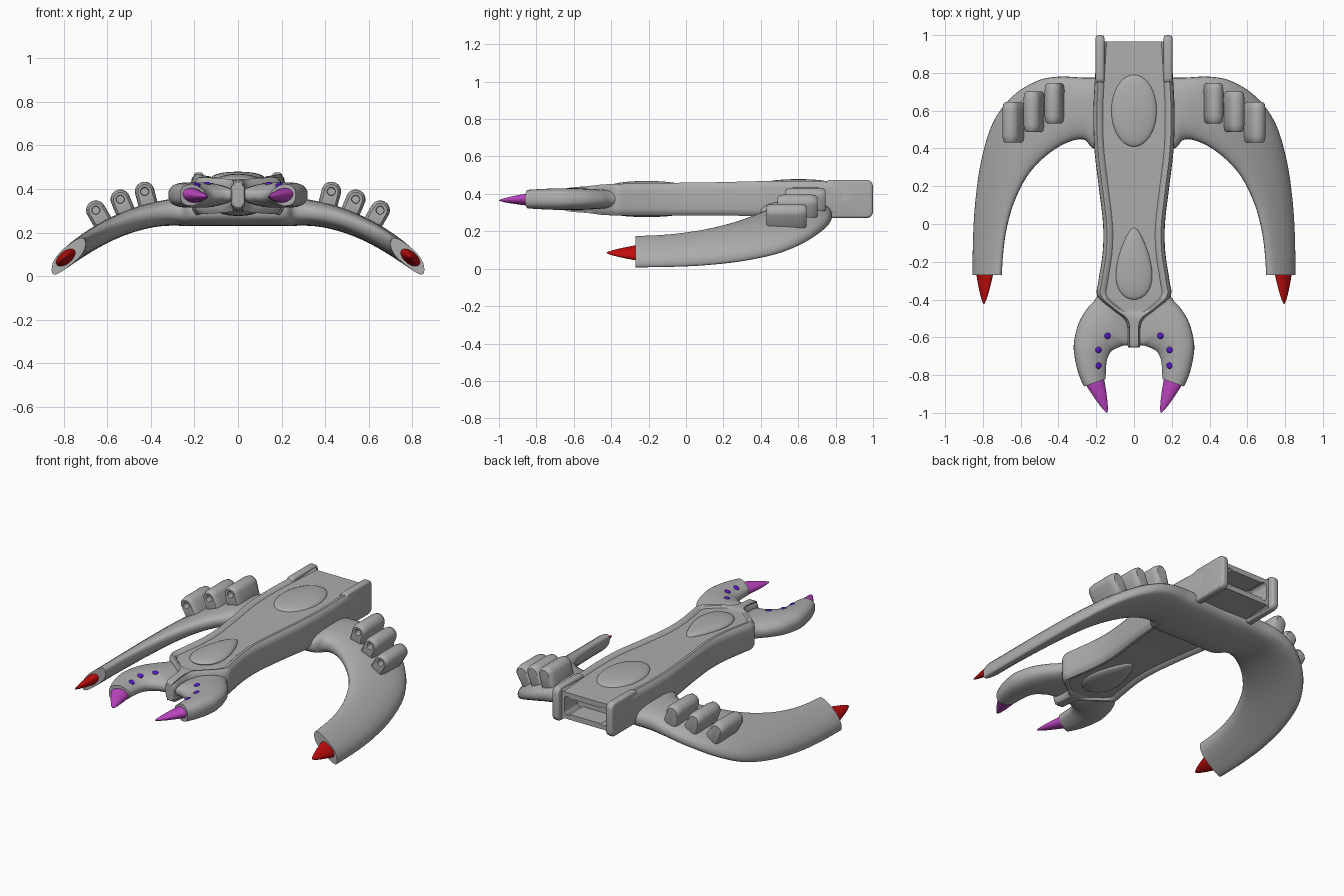
import bpy, bmesh, math
from mathutils import Vector
from mathutils.bvhtree import BVHTree

if "Cube" in bpy.data.objects:
    bpy.data.objects.remove(bpy.data.objects["Cube"])


def material(name, rgb):
    m = bpy.data.materials.new(name)
    m.diffuse_color = (*rgb, 1)
    m.use_nodes = True
    m.node_tree.nodes["Principled BSDF"].inputs["Base Color"].default_value = m.diffuse_color
    return m


GREY = material("hull grey", (0.42, 0.42, 0.42))
RED = material("deep red", (0.52, 0.004, 0.004))
PURPLE = material("bright purple", (0.52, 0.06, 0.54))
VIOLET = material("blue violet", (0.10, 0.01, 0.60))


def finish(name, bm, mat, mirror=False, angle=38):
    bmesh.ops.recalc_face_normals(bm, faces=bm.faces)
    me = bpy.data.meshes.new(name)
    bm.to_mesh(me)
    bm.free()
    me.materials.append(mat)
    ob = bpy.data.objects.new(name, me)
    bpy.context.collection.objects.link(ob)
    bpy.ops.object.select_all(action='DESELECT')
    ob.select_set(True)
    bpy.context.view_layer.objects.active = ob
    bpy.ops.object.shade_smooth_by_angle(angle=math.radians(angle))
    if mirror:
        ob.modifiers.new("mirror", 'MIRROR')
    return ob


def loft(name, rings, mat, mirror=False, caps=(True, True), angle=38):
    bm = bmesh.new()
    vs = [[bm.verts.new(p) for p in r] for r in rings]
    n = len(vs[0])
    for a, b in zip(vs, vs[1:]):
        for i in range(n):
            bm.faces.new((a[i], a[(i + 1) % n], b[(i + 1) % n], b[i]))
    if caps[0]:
        bm.faces.new(vs[0])
    if caps[1]:
        bm.faces.new(vs[-1])
    return finish(name, bm, mat, mirror, angle)


def smooth_stations(st, steps):
    """Catmull-Rom resampling of a list of number tuples."""
    out = []
    for i in range(len(st) - 1):
        p0, p1, p2, p3 = (st[max(i - 1, 0)], st[i], st[i + 1], st[min(i + 2, len(st) - 1)])
        for k in range(steps):
            t = k / steps
            out.append(tuple(
                0.5 * (2 * b + (c - a) * t + (2 * a - 5 * b + 4 * c - d) * t * t
                       + (3 * b - a - 3 * c + d) * t ** 3)
                for a, b, c, d in zip(p0, p1, p2, p3)))
    return out + [st[-1]]


def blade_ring(s, zfun, taper=0.0, power=2.6, n=32):
    """Flattened rounded section between an outer and an inner edge point."""
    ox, oy, ix, iy, h = s
    ring = []
    for k in range(n):
        c, q = math.cos(2 * math.pi * k / n), math.sin(2 * math.pi * k / n)
        u = math.copysign(abs(c) ** (2 / power), c)
        v = math.copysign(abs(q) ** (2 / power), q)
        f = (u + 1) / 2
        x, y = ox + (ix - ox) * f, oy + (iy - oy) * f
        ring.append((x, y, zfun(x) + v * h * (1 - taper * max(0, u))))
    return ring


# Hull: railed cross-section swept along y, narrowing to a front tongue
def hull_ring(y, w, lo, hi):
    rw = min(0.038, w * 0.6)
    d = 0.015 * min(1, max(0, (w - 0.04) / 0.08))
    inner = max(0.002, w - rw - 0.012)
    top = [(inner, hi - d), (w - rw, hi - 0.003), (w - rw * 0.5, hi),
           (w - 0.012, hi - 0.008), (w - 0.003, hi - 0.02), (w, hi - 0.038)]
    half = top + [(x, lo + hi - z) for x, z in reversed(top)]
    half = [(x, y, z) for x, z in half]
    return half + [(-x, y, z) for x, y, z in reversed(half)]


stations = [(.965, .195, .275, .465), (.8, .205, .275, .468), (.6, .215, .28, .468),
            (.4, .21, .28, .468), (.2, .187, .285, .463), (0, .164, .285, .46),
            (-.15, .166, .285, .458), (-.3, .188, .285, .455), (-.38, .194, .285, .453),
            (-.45, .12, .288, .45), (-.52, .04, .297, .442), (-.64, .033, .308, .43),
            (-.655, .022, .33, .41)]
rings = [hull_ring(*s) for s in smooth_stations(stations, 5)]
slot = [(x * 0.72, .965, .37 + (z - .37) * 0.6) for x, y, z in rings[0]]
deep = [(x, .84, z) for x, y, z in slot]
loft("hull", [deep, slot] + rings, GREY)

# Rear rail plates beside the open slot
bm = bmesh.new()
bmesh.ops.create_cube(bm, size=1)
for v in bm.verts:
    v.co = Vector((.18 + v.co.x * .046, .87 + v.co.y * .26, .373 + v.co.z * .205))
bmesh.ops.bevel(bm, geom=[e for e in bm.edges if abs(e.verts[0].co.x - e.verts[1].co.x) > .01],
                offset=.035, segments=4, profile=.5, affect='EDGES')
bmesh.ops.bevel(bm, geom=[e for e in bm.edges if e.calc_face_angle(0) > 1.2],
                offset=.014, segments=3, profile=.5, affect='EDGES')
finish("rear_rail", bm, GREY, True)


# Domes on the deck and belly
def dome(name, y, z, rx, ry, rz, taper=0.0):
    bm = bmesh.new()
    bmesh.ops.create_uvsphere(bm, u_segments=40, v_segments=20, radius=1)
    for v in bm.verts:
        x, t, h = v.co
        v.co = (x * rx * (1 - taper * t), y + t * ry, z + h * rz)
    finish(name, bm, GREY)


dome("rear_dome", .6, .453, .12, .19, .026)
dome("front_dome", -.21, .443, .09, .19, .026, .4)
dome("belly_dome", -.21, .30, .09, .19, .024, .4)


# Wings: curved blades lying on a drooping arch
def arch(x):
    return .295 - .724 * max(0, x - .25) ** 2


wing = [(0, .77, 0, .40, .066), (.2, .775, .2, .395, .066), (.27, .775, .26, .445, .064),
        (.40, .78, .33, .44, .058), (.52, .755, .42, .395, .056), (.65, .67, .51, .32, .055),
        (.75, .53, .58, .23, .055), (.81, .33, .64, .10, .054), (.84, .12, .675, -.03, .052),
        (.852, -.07, .692, -.15, .05), (.855, -.27, .70, -.27, .05)]
loft("wing", [blade_ring(s, arch) for s in smooth_stations(wing, 5)], GREY, True, (False, True))

# Front claws, thinner towards the inner edge
claw = [(.16, -.2, .05, -.3, .045), (.19, -.37, 0.01, -.5, .05), (.25, -.45, 0.01, -.63, .056),
        (.295, -.53, .06, -.645, .058), (.318, -.63, .115, -.67, .058),
        (.315, -.70, .14, -.71, .057), (.295, -.79, .148, -.76, .054), (.265, -.86, .15, -.82, .05)]
claw_ob = loft("claw", [blade_ring(s, lambda x: .372, .4) for s in smooth_stations(claw, 5)], GREY, True)


# Horn tips
def horn(name, base, tip, side, a, b, mat):
    base, tip, side = Vector(base), Vector(tip), Vector(side).normalized()
    up = (tip - base).cross(side).normalized()
    rings = []
    for t in (0, .12, .25, .4, .55, .7, .82, .91, .97, .995):
        r = (1 - t) ** 0.68
        rings.append([base.lerp(tip, t) + side * (a * r * math.cos(k * math.pi / 12))
                      + up * (b * r * math.sin(k * math.pi / 12)) for k in range(24)])
    loft(name, rings, mat, True)


horn("wing_tip", (.79, -.255, .085), (.795, -.425, .085), (.77, 0, -.64), .056, .03, RED)
horn("claw_tip", (.208, -.83, .37), (.142, -1.0, .365), (.93, -.36, .2), .053, .034, PURPLE)

# Small lights set on the claws' inner slope
me = claw_ob.data
tree = BVHTree.FromPolygons([v.co for v in me.vertices], [p.vertices for p in me.polygons])
bm = bmesh.new()
for x, y in ((.14, -.592), (.188, -.667), (.187, -.75)):
    hit, normal, _, _ = tree.ray_cast(Vector((x, y, 1)), Vector((0, 0, -1)))
    made = bmesh.ops.create_uvsphere(bm, u_segments=12, v_segments=8, radius=.017)
    rot = normal.to_track_quat('Z', 'Y')
    for v in made["verts"]:
        v.co = hit + rot @ Vector((v.co.x, v.co.y, v.co.z * .45))
finish("claw_lights", bm, VIOLET, True, 60)


# Wing pods: keel-shaped tubes with a bored front
def pod(name, cx, cy, cz):
    tilt = math.atan(1.448 * (cx - .25))
    up = Vector((math.sin(tilt), 0, math.cos(tilt)))
    side = Vector((math.cos(tilt), 0, -math.sin(tilt)))

    def ring(y, r, drop):
        pts = []
        for k in range(28):
            a = 2 * math.pi * (k + .5) / 28
            low = drop if math.sin(a) < 0 else 0
            pts.append(Vector((cx, cy + y, cz)) + side * (r * math.cos(a)) + up * (r * math.sin(a) - low))
        return pts

    loft(name, [ring(-.05, .017, 0), ring(-.105, .019, 0), ring(-.107, .032, .05), ring(-.098, .04, .06),
                ring(-.07, .045, .07), ring(.07, .045, .07), ring(.098, .04, .06), ring(.107, .03, .05)],
         GREY, True)


for i, (x, y, z) in enumerate(((.428, .64, .388), (.54, .595, .352), (.652, .538, .302))):
    pod(f"wing_pod_{i + 1}", x, y, z)
